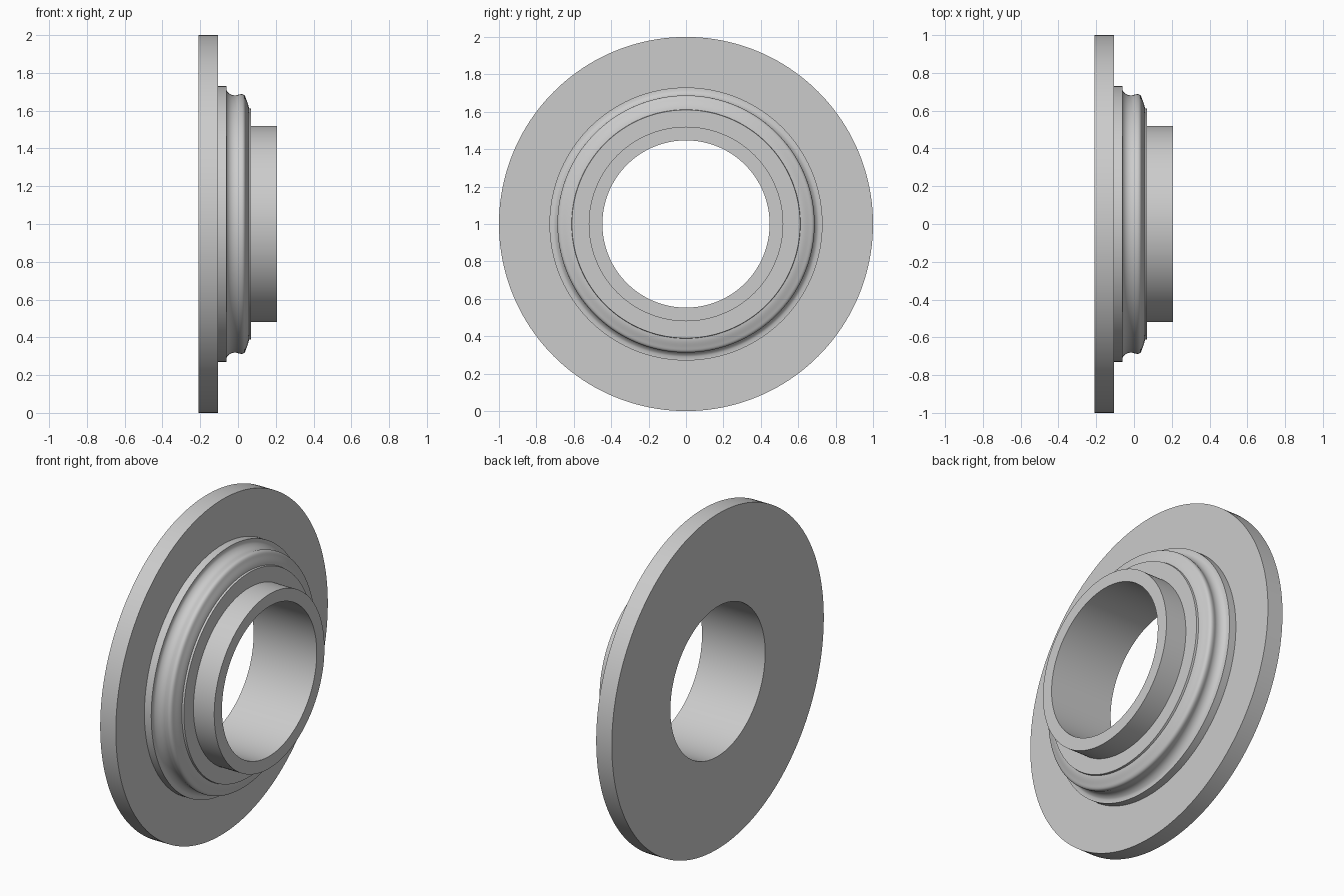
import bpy, bmesh, math
from mathutils import Vector
from mathutils.geometry import interpolate_bezier

cube = bpy.data.objects.get("Cube")
if cube:
    bpy.data.objects.remove(cube, do_unlink=True)

# Material
grey = bpy.data.materials.new("plain grey")
grey.use_nodes = True
colour = (0.6, 0.6, 0.6, 1)
grey.diffuse_color = colour
grey.node_tree.nodes["Principled BSDF"].inputs["Base Color"].default_value = colour


def curve(a, b, c, d, count=9):
    """Bezier points as (along axis, radius)."""
    pts = [Vector((p[0], p[1], 0)) for p in (a, b, c, d)]
    return [(p.x, p.y) for p in interpolate_bezier(*pts, count)]


# Outer flange and collar
flange = [(-0.21, 0.447), (-0.21, 1.0), (-0.107, 1.0), (-0.107, 0.73), (-0.062, 0.73)]
# Hollow, rounded bead and its falling shoulder
groove = curve((-0.062, 0.71), (-0.05, 0.685), (-0.025, 0.678), (-0.005, 0.682))
bead = curve((-0.005, 0.682), (0.015, 0.69), (0.034, 0.692), (0.04, 0.67))
shoulder = curve((0.04, 0.67), (0.046, 0.65), (0.056, 0.635), (0.058, 0.612))
# Step and hub with straight bore
hub = [(0.07, 0.61), (0.07, 0.52), (0.207, 0.52), (0.207, 0.447)]
profile = flange + groove + bead[1:] + shoulder[1:] + hub

# Turn the closed profile about the x axis
bm = bmesh.new()
verts = [bm.verts.new((x, 0, r)) for x, r in profile]
edges = [bm.edges.new((v, verts[(i + 1) % len(verts)])) for i, v in enumerate(verts)]
bmesh.ops.spin(bm, geom=verts + edges, cent=(0, 0, 0), axis=(1, 0, 0),
               angle=math.tau, steps=160, use_merge=True)
bmesh.ops.remove_doubles(bm, verts=bm.verts, dist=0.0001)
bmesh.ops.recalc_face_normals(bm, faces=bm.faces)
bmesh.ops.translate(bm, verts=bm.verts, vec=(0, 0, 1))
mesh = bpy.data.meshes.new("flanged_ring")
bm.to_mesh(mesh)
bm.free()
mesh.materials.append(grey)

ring = bpy.data.objects.new("flanged_ring", mesh)
bpy.context.collection.objects.link(ring)
bpy.context.view_layer.objects.active = ring
ring.select_set(True)
bpy.ops.object.shade_smooth_by_angle(angle=math.radians(35))
